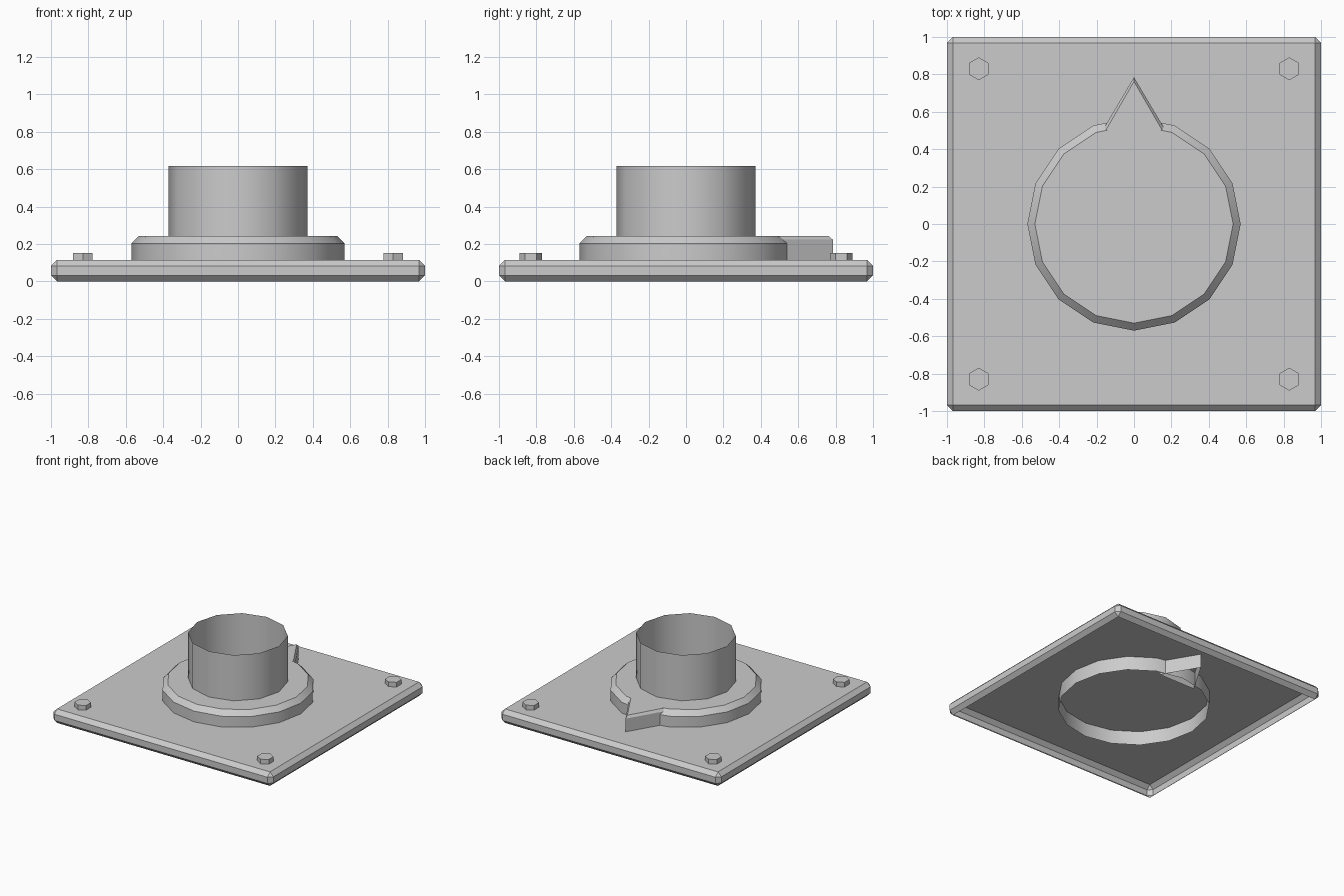
import bpy, bmesh, math

if "Cube" in bpy.data.objects:
    bpy.data.objects.remove(bpy.data.objects["Cube"])

grey = bpy.data.materials.new("light grey")
grey.diffuse_color = (0.6, 0.6, 0.6, 1)
grey.use_nodes = True
grey.node_tree.nodes["Principled BSDF"].inputs["Base Color"].default_value = grey.diffuse_color


def finish(name, bm, smooth=None):
    """Turn a bmesh into a named object, optionally smooth below an angle."""
    mesh = bpy.data.meshes.new(name)
    bm.to_mesh(mesh)
    bm.free()
    obj = bpy.data.objects.new(name, mesh)
    bpy.context.collection.objects.link(obj)
    mesh.materials.append(grey)
    if smooth:
        bpy.ops.object.select_all(action='DESELECT')
        obj.select_set(True)
        bpy.context.view_layer.objects.active = obj
        bpy.ops.object.shade_smooth_by_angle(angle=math.radians(smooth))
    return obj


def ngon(sides, radius, start=0.0):
    return [(radius * math.cos(start + 2 * math.pi * i / sides),
             radius * math.sin(start + 2 * math.pi * i / sides))
            for i in range(sides)]


def loft(bm, sections, cap=True):
    """Join counter-clockwise (outline, z) sections upward; bottom stays open."""
    rings = [[bm.verts.new((x, y, z)) for x, y in pts] for pts, z in sections]
    for low, high in zip(rings, rings[1:]):
        n = len(low)
        for i in range(n):
            j = (i + 1) % n
            bm.faces.new((low[i], low[j], high[j], high[i]))
    if cap:
        bm.faces.new(rings[-1])


# Base plate: bevelled slab, hollow and open underneath
H = 0.115
bm = bmesh.new()
bmesh.ops.create_cube(bm, size=1)
for v in bm.verts:
    v.co = (v.co.x * 2, v.co.y * 2, (v.co.z + 0.5) * H)
bmesh.ops.bevel(bm, geom=bm.edges[:], offset=0.032, offset_type='OFFSET',
                segments=1, profile=0.5, affect='EDGES')
bm.normal_update()
bottom = [f for f in bm.faces if f.normal.z < -0.99]
bmesh.ops.delete(bm, geom=bottom, context='FACES')
finish("base_plate", bm)

# Collar: chamfered sixteen-sided disc, its wall running down inside the base
bm = bmesh.new()
loft(bm, [(ngon(16, 0.57), 0), (ngon(16, 0.57), 0.203), (ngon(16, 0.53), 0.243)])
finish("collar", bm, 30)

# Pointer: wedge on the collar pointing to the back
outer = [(-0.167, 0.503), (0.167, 0.503), (0, 0.785)]
inner = [(-0.15, 0.503), (0.15, 0.503), (0, 0.762)]
bm = bmesh.new()
loft(bm, [(outer, 0), (outer, 0.223), (inner, 0.243)])
finish("pointer", bm)

# Tube: thin open twelve-sided pipe
bm = bmesh.new()
loft(bm, [(ngon(12, 0.372), 0.243), (ngon(12, 0.372), 0.618)], cap=False)
finish("tube", bm, 35)

# Corner bolts: hexagonal heads
for side, sx in (("left", -1), ("right", 1)):
    for end, sy in (("front", -1), ("back", 1)):
        hexagon = [(x + sx * 0.83, y + sy * 0.83)
                   for x, y in ngon(6, 0.061, math.pi / 6)]
        bm = bmesh.new()
        loft(bm, [(hexagon, H), (hexagon, 0.153)])
        finish(f"bolt_{end}_{side}", bm)
